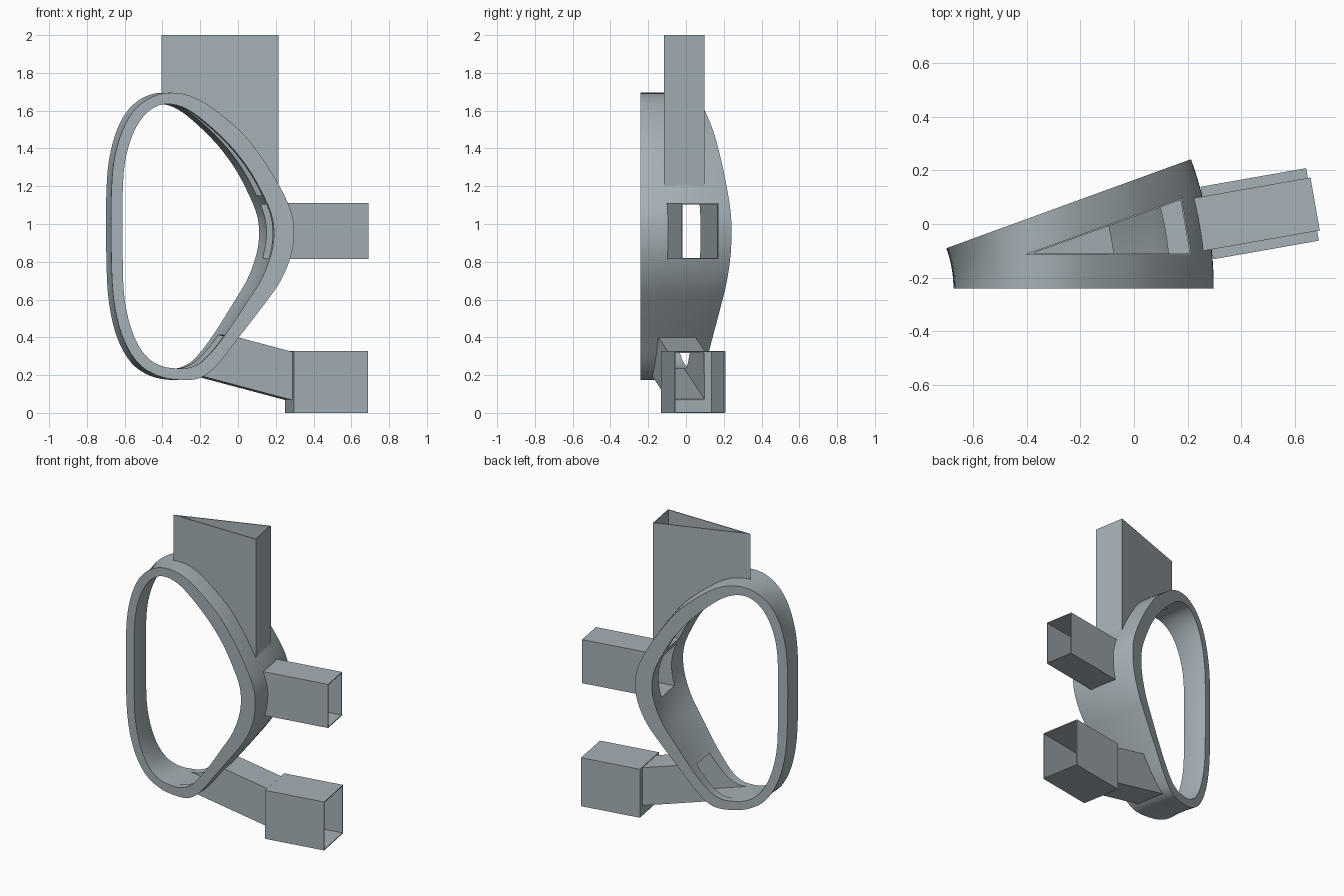
import bpy, bmesh, math
from mathutils import Vector

if "Cube" in bpy.data.objects:
    bpy.data.objects.remove(bpy.data.objects["Cube"], do_unlink=True)

AXIS_X, AXIS_Y = -1.11, -0.24      # vertical axis the ring is swept around
SWEEP = math.radians(20)
WALL = 0.006                       # sheet thickness of the ducts

grey = bpy.data.materials.new("blue_grey")
grey.use_nodes = True
colour = (0.38, 0.44, 0.47, 1)
grey.diffuse_color = colour
grey.node_tree.nodes["Principled BSDF"].inputs["Base Color"].default_value = colour


def finish(name, bm):
    bmesh.ops.recalc_face_normals(bm, faces=bm.faces)
    mesh = bpy.data.meshes.new(name)
    bm.to_mesh(mesh)
    bm.free()
    mesh.materials.append(grey)
    obj = bpy.data.objects.new(name, mesh)
    bpy.context.collection.objects.link(obj)
    return obj


def smooth_loop(points, steps=5):
    """Closed Catmull-Rom curve through the points."""
    pts, out = [Vector(p) for p in points], []
    n = len(pts)
    for i in range(n):
        a, b, c, d = (pts[(i + k) % n] for k in (-1, 0, 1, 2))
        for s in range(steps):
            t = s / steps
            out.append(0.5 * (2 * b + (c - a) * t + (2 * a - 5 * b + 4 * c - d) * t * t
                              + (3 * b - a - 3 * c + d) * t ** 3))
    return out


def swept(bm, profile, start, end, steps=16):
    """Rows of vertices from turning a profile around the axis, skinned together."""
    rows = []
    for k in range(steps + 1):
        a = start + (end - start) * k / steps
        rows.append([bm.verts.new((AXIS_X + (x - AXIS_X) * math.cos(a),
                                   AXIS_Y + (x - AXIS_X) * math.sin(a), z))
                     for x, z in profile])
    for r, s in zip(rows, rows[1:]):
        bridge(bm, r, s)
    return rows


def bridge(bm, r, s):
    n = len(r)
    for i in range(n):
        bm.faces.new((r[i], r[(i + 1) % n], s[(i + 1) % n], s[i]))


def prism(name, loop_a, loop_b, open_a=False, open_b=False):
    """Solid between two loops; either end can be left open."""
    bm = bmesh.new()
    a, b = ([bm.verts.new(p) for p in loop] for loop in (loop_a, loop_b))
    bridge(bm, a, b)
    caps = [bm.faces.new(a), bm.faces.new(b)]
    bmesh.ops.recalc_face_normals(bm, faces=bm.faces)
    gone = [f for f, o in zip(caps, (open_a, open_b)) if o]
    if gone:
        bmesh.ops.delete(bm, geom=gone, context='FACES_ONLY')
        mesh = bpy.data.meshes.new(name)
        bm.to_mesh(mesh)
        bm.free()
        mesh.materials.append(grey)
        obj = bpy.data.objects.new(name, mesh)
        bpy.context.collection.objects.link(obj)
        return obj
    return finish(name, bm)


def apply(obj, kind, **settings):
    mod = obj.modifiers.new(kind.title(), kind)
    for key, value in settings.items():
        setattr(mod, key, value)
    bpy.ops.object.select_all(action='DESELECT')
    bpy.context.view_layer.objects.active = obj
    obj.select_set(True)
    bpy.ops.object.modifier_apply(modifier=mod.name)


def cut(obj, cutter):
    apply(obj, 'BOOLEAN', operation='DIFFERENCE', solver='EXACT', object=cutter)


def thicken(obj):
    apply(obj, 'SOLIDIFY', thickness=WALL, offset=-1, use_even_offset=True)


def radial(u, v, z):
    """Point at distance u along the middle of the sweep, v sideways."""
    c, s = math.cos(SWEEP / 2), math.sin(SWEEP / 2)
    return (AXIS_X + u * c - v * s, AXIS_Y + u * s + v * c, z)


def section(u_low, u_high, half, z_low, z_high):
    return [radial(u_low, -half, z_low), radial(u_low, half, z_low),
            radial(u_high, half, z_high), radial(u_high, -half, z_high)]


# Ring outlines as (x, z) on the front plane
outer = smooth_loop([(-0.35, 1.695), (-0.2, 1.655), (0, 1.505), (0.12, 1.36), (0.22, 1.2),
                     (0.28, 1.07), (0.297, 0.96), (0.28, 0.83), (0.22, 0.69), (0.12, 0.55),
                     (0, 0.395), (-0.1, 0.265), (-0.19, 0.19), (-0.29, 0.174), (-0.42, 0.195),
                     (-0.53, 0.265), (-0.61, 0.4), (-0.655, 0.58), (-0.67, 0.8), (-0.67, 1.18),
                     (-0.645, 1.39), (-0.58, 1.56), (-0.48, 1.66)])
inner = smooth_loop([(-0.36, 1.635), (-0.24, 1.59), (-0.07, 1.445), (0.05, 1.3), (0.13, 1.16),
                     (0.177, 1.05), (0.19, 0.95), (0.175, 0.84), (0.125, 0.71), (0.04, 0.575),
                     (-0.07, 0.41), (-0.17, 0.29), (-0.24, 0.245), (-0.31, 0.235), (-0.41, 0.25),
                     (-0.495, 0.31), (-0.56, 0.43), (-0.6, 0.6), (-0.61, 0.8), (-0.61, 1.18),
                     (-0.59, 1.37), (-0.535, 1.52), (-0.455, 1.61)])

# Ring body
bm = bmesh.new()
out_rows = swept(bm, outer, 0, SWEEP)
in_rows = swept(bm, inner, 0, SWEEP)
for k in (0, -1):
    bridge(bm, out_rows[k], in_rows[k])
ring = finish("ring", bm)

# Plug filling the opening, used to trim the ducts
bm = bmesh.new()
plug_rows = swept(bm, inner, -SWEEP * 0.25, SWEEP * 1.25, 24)
for k in (0, -1):
    bm.faces.new(plug_rows[k])
plug = finish("opening_cutter", bm)

# Top duct: triangular
triangle = [(-0.405, -0.113), (0.215, -0.116), (0.178, 0.097)]
top_loops = [[(x, y, z) for x, y in triangle] for z in (1.15, 2.0)]

# Side duct: rectangular
side_loops = [section(u, u, 0.1, 0.815, 1.11) for u in (1.12, 1.812)]

# Lower duct: slopes down from the ring to the lower socket
SOCKET_U, SLOPE = 1.403, 0.262


def lower_section(u_low, u_high):
    return section(u_low, u_high, 0.1, 0.067 + SLOPE * (SOCKET_U - u_low),
                   0.323 + SLOPE * (SOCKET_U - u_high))


lower_loops = [lower_section(0.77, 0.93), lower_section(SOCKET_U + 0.003, SOCKET_U + 0.003)]

# Lower socket box with an inner end wall
socket = prism("lower_socket", section(SOCKET_U, SOCKET_U, 0.137, 0, 0.328),
               section(1.802, 1.802, 0.137, 0, 0.328), open_b=True)
thicken(socket)
hole = prism("socket_cutter", lower_section(1.3, 1.3), lower_section(1.42, 1.42))
cut(socket, hole)

# Open each duct through the ring wall and trim it flush with the opening
helpers = [plug, hole]
for name, loops in (("top_duct", top_loops), ("side_duct", side_loops),
                    ("lower_duct", lower_loops)):
    cutter = prism(name + "_cutter", *loops)
    cut(ring, cutter)
    helpers.append(cutter)
    duct = prism(name, *loops, open_a=True, open_b=True)
    thicken(duct)
    cut(duct, plug)

for helper in helpers:
    bpy.data.objects.remove(helper, do_unlink=True)

# Smooth the ring, keep its rims sharp
bpy.ops.object.select_all(action='DESELECT')
bpy.context.view_layer.objects.active = ring
ring.select_set(True)
bpy.ops.object.shade_smooth_by_angle(angle=math.radians(30))
